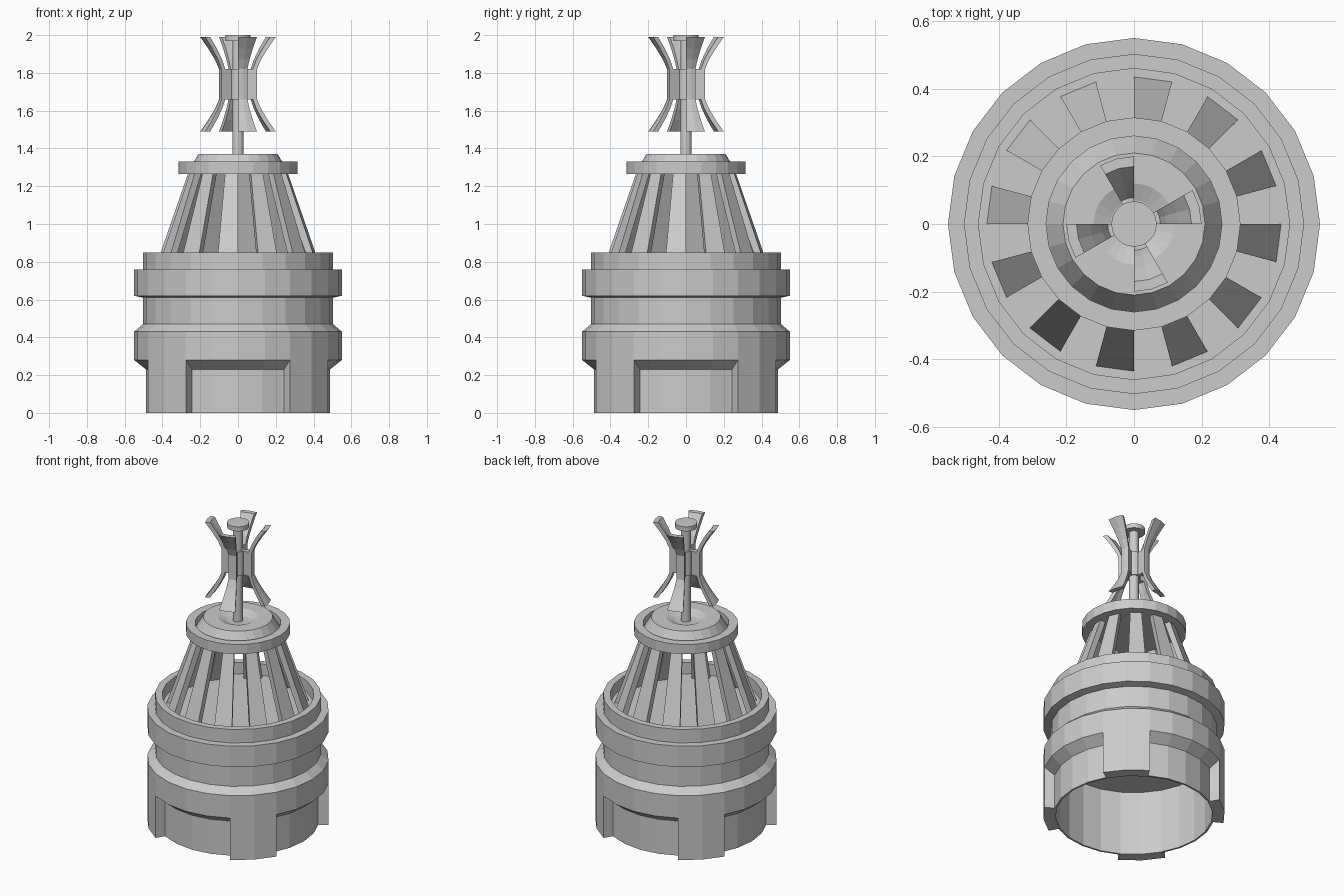
import bpy, bmesh, math

if "Cube" in bpy.data.objects:
    bpy.data.objects.remove(bpy.data.objects["Cube"])


def sweep(bm, profile, a0=0, a1=360, segs=24, closed=False):
    """Revolve an (r, z) profile about z between two angles; partial sweeps get end caps."""
    full = a1 - a0 == 360
    rings = []
    for i in range(segs if full else segs + 1):
        a = math.radians(a0 + (a1 - a0) * i / segs)
        rings.append([bm.verts.new((r * math.cos(a), r * math.sin(a), z)) for r, z in profile])
    n = len(profile)
    for i in range(segs):
        p, q = rings[i], rings[(i + 1) % len(rings)]
        for j in range(n if closed else n - 1):
            k = (j + 1) % n
            bm.faces.new((p[j], q[j], q[k], p[k]))
    if not full:
        bm.faces.new(rings[0])
        bm.faces.new(rings[-1][::-1])


def finish(name, bm):
    bmesh.ops.remove_doubles(bm, verts=bm.verts, dist=1e-5)
    bmesh.ops.dissolve_degenerate(bm, edges=bm.edges, dist=1e-5)
    bmesh.ops.recalc_face_normals(bm, faces=bm.faces)
    me = bpy.data.meshes.new(name)
    bm.to_mesh(me)
    bm.free()
    ob = bpy.data.objects.new(name, me)
    bpy.context.collection.objects.link(ob)
    return ob


def lathe(name, profile, closed=False, segs=24):
    bm = bmesh.new()
    sweep(bm, profile, segs=segs, closed=closed)
    return finish(name, bm)


def sectors(name, profile, starts, width, segs):
    bm = bmesh.new()
    for a in starts:
        sweep(bm, profile, a, a + width, segs, closed=True)
    return finish(name, bm)


# Stepped hollow base with recessed floor at the top
lathe("base_body", [
    (0, 0.43), (0.475, 0.43), (0.475, 0), (0.487, 0), (0.487, 0.23), (0.55, 0.28),
    (0.55, 0.43), (0.503, 0.47), (0.503, 0.61), (0.55, 0.62), (0.55, 0.76),
    (0.503, 0.76), (0.503, 0.85), (0.46, 0.85), (0.46, 0.775), (0, 0.775)])

# Four feet standing proud of the lower wall
sectors("base_feet", [(0.48, 0), (0.55, 0), (0.55, 0.28), (0.48, 0.225)],
        range(30, 390, 90), 30, 2)

# Cage of twelve leaning bars
sectors("cage_bars", [(0.395, 0.775), (0.435, 0.775), (0.262, 1.275), (0.222, 1.275)],
        range(15, 375, 30), 15, 1)

# Cap ring with raised dished plate
lathe("cap", [
    (0, 1.265), (0.315, 1.265), (0.315, 1.33), (0.26, 1.33), (0.26, 1.285),
    (0.21, 1.37), (0.12, 1.37), (0.07, 1.35), (0, 1.345)])

# Centre rod with button on top
lathe("rod", [(0, 1.34), (0.03, 1.34), (0.03, 1.97), (0.067, 1.97), (0.067, 2.0), (0, 2.0)])

# Four flared vanes around the rod
half = [(0.1, 0.08), (0.122, 0.13), (0.158, 0.19), (0.2, 0.25),
        (0.17, 0.25), (0.13, 0.19), (0.097, 0.13), (0.078, 0.08), (0.028, 0.08)]
zc = 1.74
vane = [(r, zc + h) for r, h in half] + [(r, zc - h) for r, h in reversed(half)]
sectors("vanes", vane, range(0, 360, 90), 30, 2)

# Small hub holding the vanes
lathe("vane_hub", [(0.028, 1.66), (0.04, 1.66), (0.04, 1.82), (0.028, 1.82)], closed=True)
